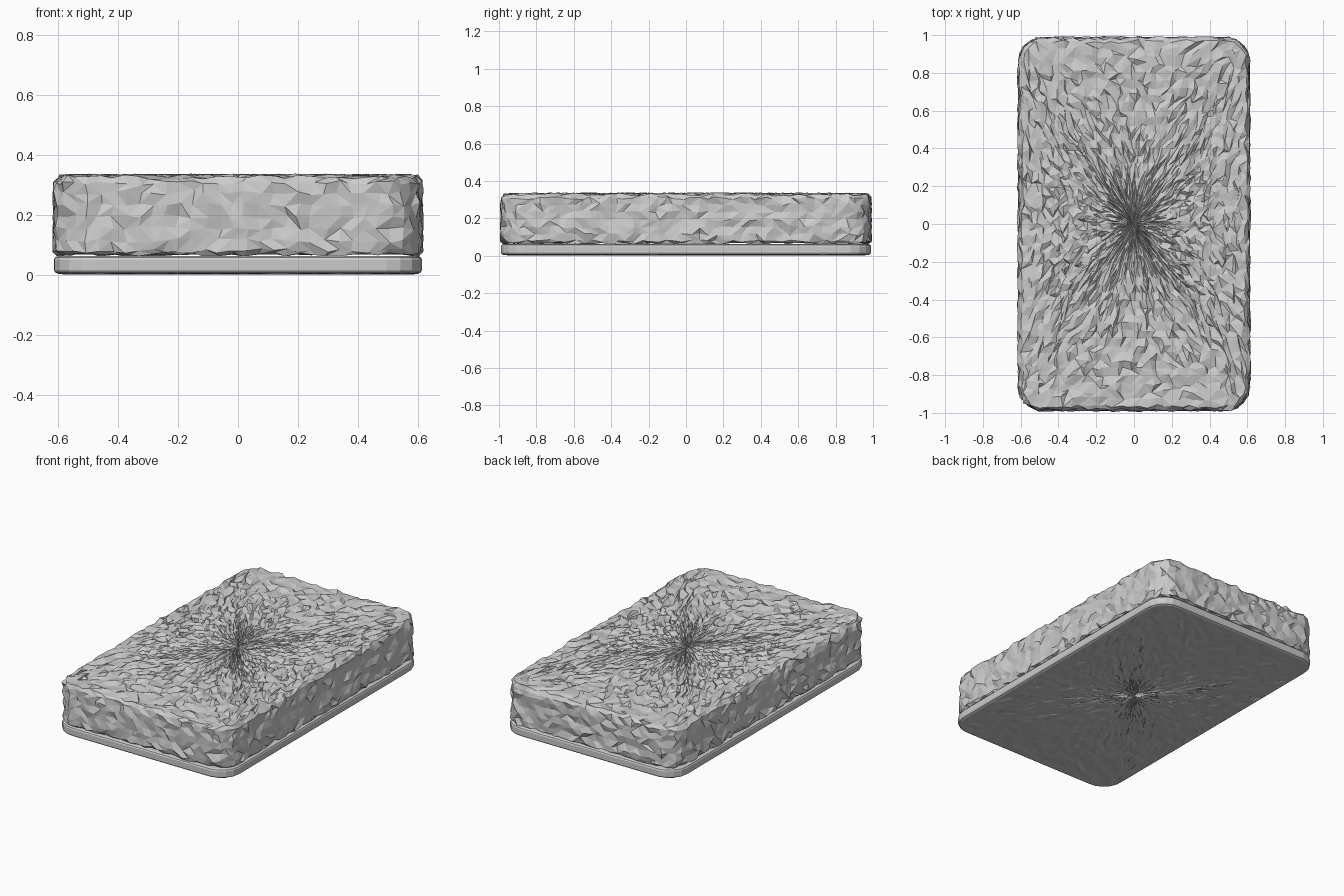
import bpy, bmesh, math, random
from mathutils import Vector

if "Cube" in bpy.data.objects:
    bpy.data.objects.remove(bpy.data.objects["Cube"])

random.seed(7)
HX, HY, R = 0.615, 0.99, 0.13


def outline(n, inset):
    """n evenly spaced points round a rounded rectangle."""
    r = R - inset
    ax, ay = HX - R, HY - R
    arc = math.pi * R / 2
    segs = [("l", (HX, -ay), (HX, ay)), ("a", (ax, ay), 0),
            ("l", (ax, HY), (-ax, HY)), ("a", (-ax, ay), 1),
            ("l", (-HX, ay), (-HX, -ay)), ("a", (-ax, -ay), 2),
            ("l", (-ax, -HY), (ax, -HY)), ("a", (ax, -ay), 3)]
    total = 4 * (ax + ay + arc)
    pts = []
    for i in range(n):
        d = total * i / n
        for kind, a, b in segs:
            length = arc if kind == "a" else math.dist(a, b)
            if d <= length:
                break
            d -= length
        t = d / length
        if kind == "a":
            ang = (b + t) * math.pi / 2
            pts.append((a[0] + r * math.cos(ang), a[1] + r * math.sin(ang)))
        else:
            x, y = a[0] + (b[0] - a[0]) * t, a[1] + (b[1] - a[1]) * t
            if abs(x) == HX:
                x -= math.copysign(inset, x)
            else:
                y -= math.copysign(inset, y)
            pts.append((x, y))
    return pts


def slab(name, profile, n, caps, side_jit, top_jit, bottom_jit):
    """Loft rounded outlines, close with concentric rings, roughen."""
    bm = bmesh.new()
    rings = []

    def ring(inset, z, s, jit):
        row = []
        for x, y in outline(n, inset):
            dx, dy, dz = (random.uniform(-j, j) for j in jit)
            row.append(bm.verts.new((x * s + dx * s, y * s + dy * s, z + dz)))
        rings.append(row)

    z0, z1 = profile[0][1], profile[-1][1]
    for k in range(1, caps):
        ring(profile[0][0], z0, k / caps, bottom_jit)
    for inset, z in profile:
        ring(inset, z, 1, side_jit)
    for k in range(caps - 1, 0, -1):
        ring(profile[-1][0], z1, k / caps, top_jit)
    for a, b in zip(rings, rings[1:]):
        for i in range(n):
            j = (i + 1) % n
            if random.random() < 0.5:
                bm.faces.new((a[i], a[j], b[j]))
                bm.faces.new((a[i], b[j], b[i]))
            else:
                bm.faces.new((a[i], a[j], b[i]))
                bm.faces.new((a[j], b[j], b[i]))
    for row, z in ((rings[0], z0), (rings[-1], z1)):
        c = bm.verts.new(Vector((0, 0, z)))
        for i in range(n):
            bm.faces.new((row[i], row[(i + 1) % n], c))
    bmesh.ops.recalc_face_normals(bm, faces=bm.faces)
    me = bpy.data.meshes.new(name)
    bm.to_mesh(me)
    bm.free()
    ob = bpy.data.objects.new(name, me)
    bpy.context.collection.objects.link(ob)
    return ob


# scouring pad underneath: clean rim, faintly rough underside
slab("scouring_pad",
     [(0.014, 0.004), (0.004, 0.009), (0.0, 0.017), (0.0, 0.050),
      (0.004, 0.058), (0.014, 0.063)],
     128, 22, (0, 0, 0), (0, 0, 0), (0.012, 0.012, 0.003))

# porous sponge body: coarse random facets
slab("sponge_body",
     [(0.02, 0.068), (0.006, 0.080), (0.006, 0.115), (0.006, 0.155),
      (0.006, 0.195), (0.006, 0.235), (0.006, 0.275), (0.008, 0.308),
      (0.024, 0.327)],
     140, 24, (0.011, 0.011, 0.008), (0.016, 0.016, 0.011), (0.0, 0.0, 0.0))
